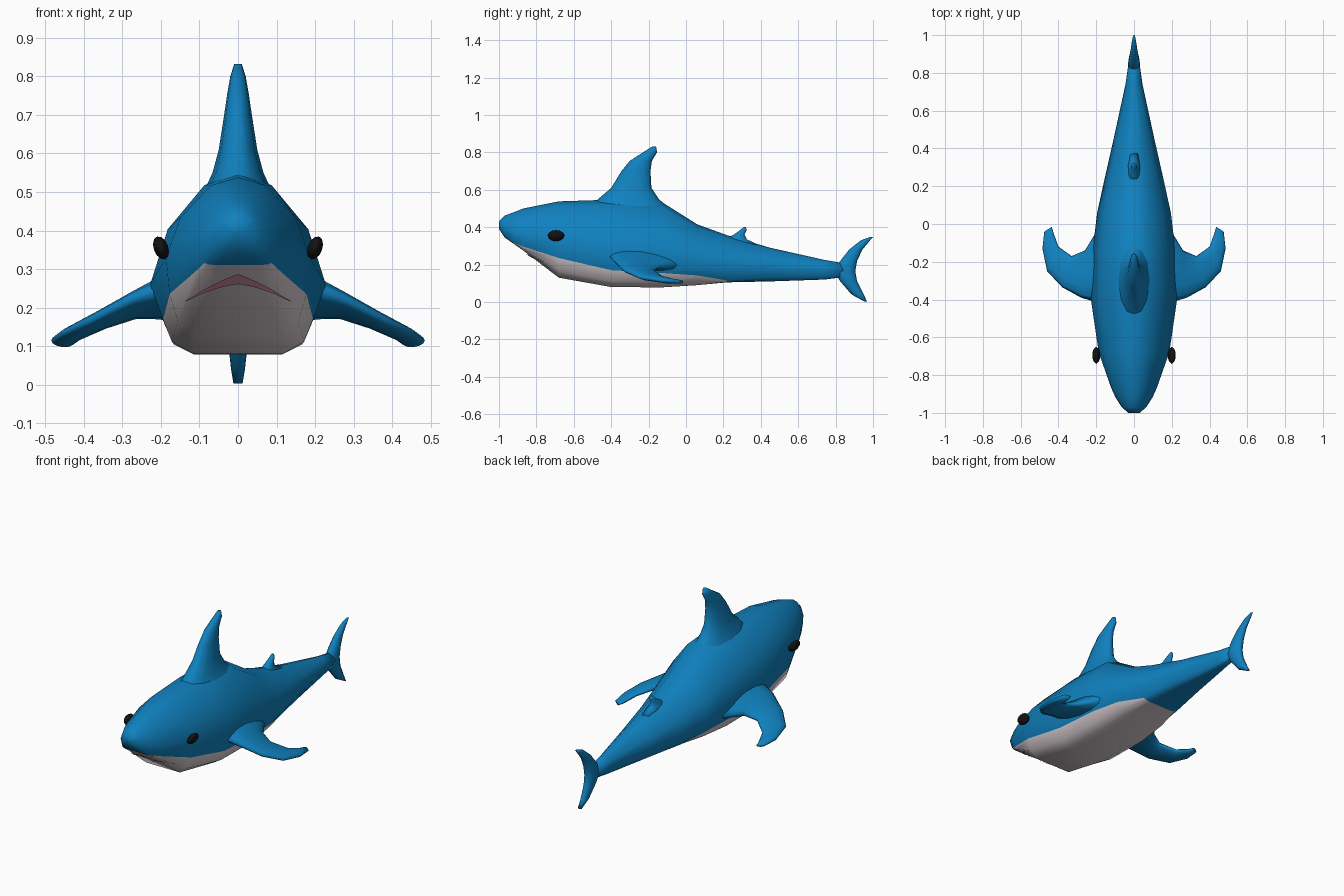
import bpy, bmesh, math
from mathutils import Vector
from mathutils.bvhtree import BVHTree

if "Cube" in bpy.data.objects:
    bpy.data.objects.remove(bpy.data.objects["Cube"])


def material(name, rgb):
    m = bpy.data.materials.new(name)
    m.diffuse_color = (*rgb, 1)
    m.use_nodes = True
    m.node_tree.nodes["Principled BSDF"].inputs["Base Color"].default_value = m.diffuse_color
    return m


BLUE = material("blue skin", (0.005, 0.22, 0.52))
WHITE = material("pale belly", (0.70, 0.63, 0.66))
PINK = material("pink mouth", (0.70, 0.30, 0.38))
BLACK = material("black eye", (0.006, 0.006, 0.006))


def finish(bm, name, mats):
    bmesh.ops.recalc_face_normals(bm, faces=bm.faces)
    me = bpy.data.meshes.new(name)
    for f in bm.faces:
        f.smooth = True
    bm.to_mesh(me)
    bm.free()
    for m in mats:
        me.materials.append(m)
    ob = bpy.data.objects.new(name, me)
    bpy.context.collection.objects.link(ob)
    return ob


def loft(rings, rule=None):
    """Skin closed rings of points; rule(ring, side) gives the material index."""
    bm = bmesh.new()
    vs = [[bm.verts.new(p) for p in r] for r in rings]
    n = len(rings[0])
    for i in range(len(vs) - 1):
        for j in range(n):
            k = (j + 1) % n
            f = bm.faces.new((vs[i][j], vs[i][k], vs[i + 1][k], vs[i + 1][j]))
            f.material_index = rule(i, j) if rule else 0
    bm.faces.new(vs[0])
    bm.faces.new(vs[-1])
    return bm


def fin(name, sections, thick_axis):
    """Each section: leading point, trailing point, half thickness."""
    rings = []
    for a, b, t in sections:
        a, b = Vector(a), Vector(b)
        mid, half = (a + b) / 2, (b - a) / 2
        rings.append([mid + half * math.cos(u) + Vector(thick_axis) * t * math.sin(u)
                      for u in (2 * math.pi * k / 12 for k in range(12))])
    return finish(loft(rings), name, [BLUE])


def upright_fin(name, rows):
    """Each row: z, front y, back y, half thickness."""
    return fin(name, [((0, a, z), (0, b, z), t) for z, a, b, t in rows], (1, 0, 0))


# Body stations: y, bottom z, belly line z, belly line x, widest z, widest x, top z
stations = [
    (-1.00, .390, .400, .02, .415, .03, .430),
    (-.97, .345, .365, .055, .39, .065, .462),
    (-.92, .310, .316, .088, .37, .097, .480),
    (-.87, .275, .296, .108, .36, .120, .500),
    (-.68, .130, .235, .178, .33, .187, .538),
    (-.40, .080, .170, .195, .26, .228, .547),
    (-.13, .078, .155, .190, .23, .218, .535),
    (.06, .090, .142, .165, .20, .195, .415),
    (.22, .105, .115, .115, .18, .160, .357),
    (.45, .110, .130, .080, .18, .108, .290),
    (.74, .120, .140, .030, .17, .045, .225),
    (.86, .135, .145, .018, .17, .028, .205),
]


def body_ring(y, zb, zm, wm, zw, w, zt):
    h = zt - zw
    half = [(.6 * wm, zb), (.88 * wm, zb + .35 * (zm - zb)), (wm, zm), (w, zw),
            (.8 * w, zw + .5 * h), (.38 * w, zw + .9 * h)]
    return ([(0, y, zb)] + [(x, y, z) for x, z in half] + [(0, y, zt)]
            + [(-x, y, z) for x, z in reversed(half)])


# Pale belly: the three lowest strips on each side, from mouth to mid body
bm = loft([body_ring(*s) for s in stations],
          lambda i, j: 1 if 2 <= i < 8 and (j < 3 or j > 10) else 0)
bmesh.ops.recalc_face_normals(bm, faces=bm.faces)
tree = BVHTree.FromBMesh(bm)
finish(bm, "body", [BLUE, WHITE])

# Mouth: thin crescent laid on the body, projected from the front
bm = bmesh.new()
cols = []
for k in range(-8, 9):
    u = abs(k) / 8
    top = .291 - .045 * u - .026 * u * u
    low = .265 - .015 * u - .032 * u * u
    col = []
    for r in range(4):
        p = Vector((k / 8 * .132, -2, top + (low - top) * r / 3))
        hit, nrm, _, _ = tree.ray_cast(p, Vector((0, 1, 0)))
        col.append(bm.verts.new(hit + nrm * .005))
    cols.append(col)
for a, b in zip(cols, cols[1:]):
    for r in range(3):
        bm.faces.new((a[r], b[r], b[r + 1], a[r + 1]))
finish(bm, "mouth", [PINK])

# Eyes
for side, label in ((1, "right"), (-1, "left")):
    bpy.ops.mesh.primitive_uv_sphere_add(
        segments=10, ring_count=6, location=(side * .2, -.695, .355),
        rotation=(0, side * math.radians(20), 0))
    eye = bpy.context.object
    eye.name = label + "_eye"
    eye.scale = (.02, .045, .031)
    eye.data.materials.append(BLACK)
    eye.data.polygons.foreach_set("use_smooth", [True] * len(eye.data.polygons))

# Dorsal fins
upright_fin("dorsal_fin", [
    (.44, -.56, -.02, .12), (.51, -.51, -.10, .085), (.55, -.47, -.145, .066),
    (.61, -.40, -.185, .05), (.70, -.345, -.19, .036), (.755, -.30, -.182, .028),
    (.80, -.23, -.155, .02), (.832, -.18, -.16, .01)])
upright_fin("rear_dorsal_fin", [
    (.30, .17, .40, .045), (.335, .205, .325, .03), (.36, .255, .313, .02),
    (.385, .29, .325, .013), (.40, .308, .32, .006)])

# Tail fin
upright_fin("tail_fin", [
    (.003, .953, .968, .012), (.04, .885, .95, .018), (.11, .825, .915, .026),
    (.165, .79, .905, .032), (.22, .825, .915, .028), (.28, .872, .943, .02),
    (.33, .935, .985, .012), (.348, .985, 1.0, .006)])

# Pectoral fins, mirrored; both sweep out, down and back
pectoral = [
    ((.12, -.44, .26), (.12, .02, .20), .07), ((.215, -.41, .245), (.205, -.05, .20), .048),
    ((.28, -.39, .222), (.26, -.14, .19), .032), ((.38, -.335, .170), (.33, -.17, .165), .024),
    ((.46, -.25, .132), (.40, -.12, .130), .019), ((.485, -.13, .115), (.425, -.05, .110), .015),
    ((.475, -.04, .110), (.435, -.015, .107), .009)]
for side, label in ((1, "right"), (-1, "left")):
    fin(label + "_pectoral_fin",
        [((side * a[0], a[1], a[2]), (side * b[0], b[1], b[2]), t) for a, b, t in pectoral],
        (0, 0, 1))
